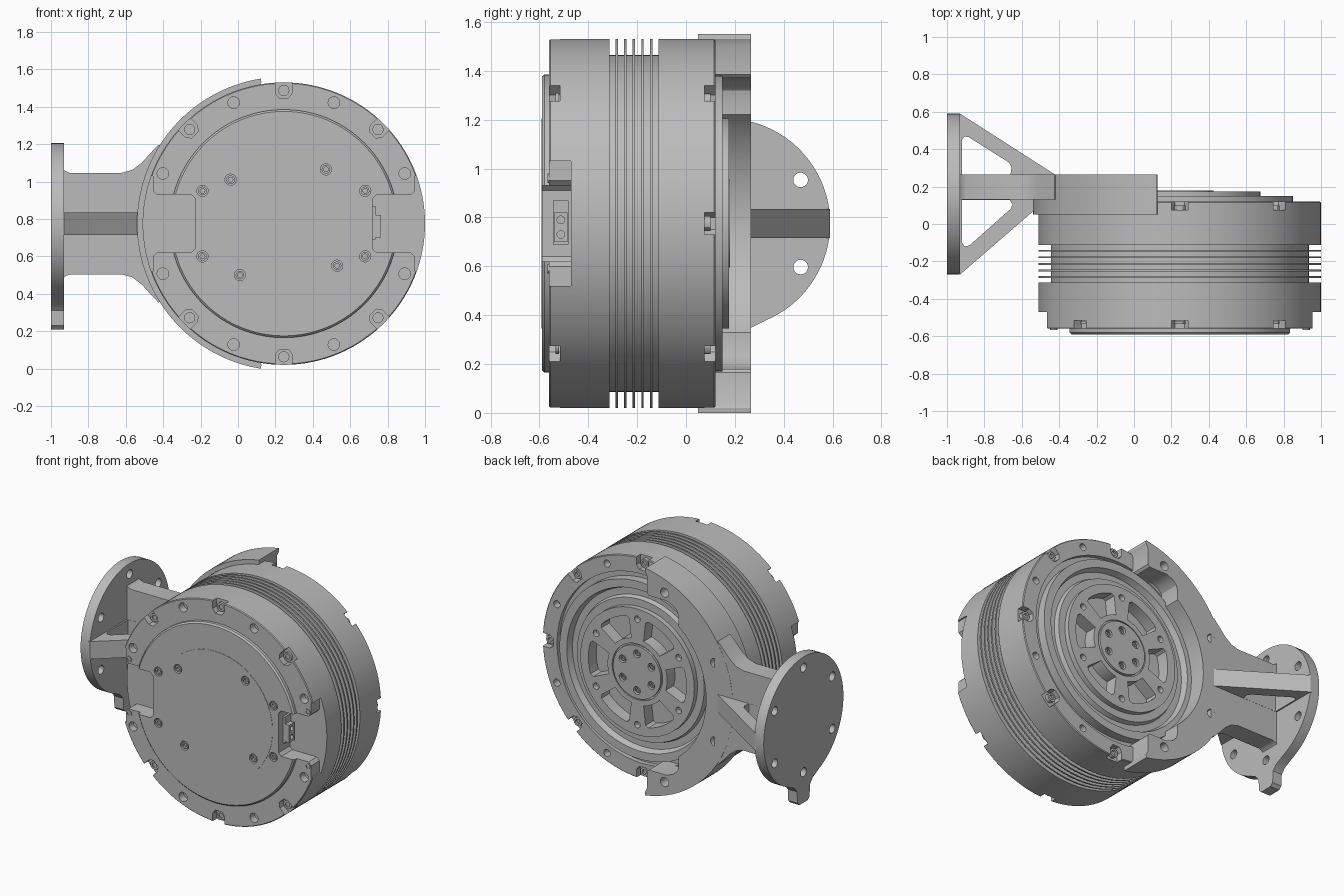
import bpy, bmesh, math
from math import sin, cos, radians, pi

if "Cube" in bpy.data.objects:
    bpy.data.objects.remove(bpy.data.objects["Cube"])

CX, CZ = 0.245, 0.775          # motor axis (runs along y)
grey = bpy.data.materials.new("machined_grey")
grey.diffuse_color = (0.5, 0.5, 0.5, 1)
grey.use_nodes = True
grey.node_tree.nodes["Principled BSDF"].inputs["Base Color"].default_value = grey.diffuse_color


def finish(name, bm):
    bmesh.ops.recalc_face_normals(bm, faces=bm.faces)
    me = bpy.data.meshes.new(name)
    bm.to_mesh(me)
    bm.free()
    me.materials.append(grey)
    ob = bpy.data.objects.new(name, me)
    bpy.context.scene.collection.objects.link(ob)
    return ob


def prism(name, pts, a, b, axis):
    """Extrude a 2D outline from a to b along an axis."""
    put = {'x': lambda u, v, t: (t, u, v),
           'y': lambda u, v, t: (u, t, v),
           'z': lambda u, v, t: (u, v, t)}[axis]
    bm = bmesh.new()
    lo = [bm.verts.new(put(u, v, a)) for u, v in pts]
    hi = [bm.verts.new(put(u, v, b)) for u, v in pts]
    bm.faces.new(lo)
    bm.faces.new(hi)
    n = len(pts)
    for i in range(n):
        j = (i + 1) % n
        bm.faces.new((lo[i], lo[j], hi[j], hi[i]))
    return finish(name, bm)


def lathe(name, prof, cx=CX, cz=CZ, n=128):
    """Spin an (r, y) profile, starting and ending at r = 0, about a y axis."""
    bm = bmesh.new()
    rings = []
    for r, y in prof:
        if r == 0:
            rings.append([bm.verts.new((cx, y, cz))])
        else:
            rings.append([bm.verts.new((cx + r * cos(2 * pi * i / n), y,
                                        cz + r * sin(2 * pi * i / n))) for i in range(n)])
    for p, q in zip(rings, rings[1:]):
        for i in range(n):
            j = (i + 1) % n
            if len(p) == 1:
                bm.faces.new((p[0], q[i], q[j]))
            elif len(q) == 1:
                bm.faces.new((p[i], p[j], q[0]))
            else:
                bm.faces.new((p[i], p[j], q[j], q[i]))
    return finish(name, bm)


def arc(r, a0, a1, n, cx=CX, cz=CZ):
    return [(cx + r * cos(radians(a0 + (a1 - a0) * i / n)),
             cz + r * sin(radians(a0 + (a1 - a0) * i / n))) for i in range(n + 1)]


def polar(r, deg):
    return CX + r * cos(radians(deg)), CZ + r * sin(radians(deg))


def drill(x, z, r, y0, y1, n=20):
    return prism("cutter", arc(r, 0, 360 * (n - 1) / n, n - 1, x, z), y0, y1, 'y')


def cut(target, cutters):
    """Subtract the cutters, keep the result and delete the cutters."""
    col = bpy.data.collections.new("cutters")
    bpy.context.scene.collection.children.link(col)
    for c in cutters:
        bpy.context.scene.collection.objects.unlink(c)
        col.objects.link(c)
    mod = target.modifiers.new("cut", 'BOOLEAN')
    mod.operand_type, mod.collection, mod.solver = 'COLLECTION', col, 'EXACT'
    dg = bpy.context.evaluated_depsgraph_get()
    dg.update()
    me = bpy.data.meshes.new_from_object(target.evaluated_get(dg))
    target.modifiers.clear()
    target.data = me
    for c in cutters:
        bpy.data.objects.remove(c)
    bpy.data.collections.remove(col)


def bolt(name, x, z, r, base, top):
    """Socket head screw whose head points from base to top along y."""
    d = (top - base) * 0.5
    lathe(name, [(0, base), (r, base), (r, top), (r * .55, top), (r * .55, top - d), (0, top - d)],
          x, z, 12)


# Motor housing with cooling fins and stepped rear rings
prof = [(0, -.59), (.60, -.59), (.61, -.58), (.61, -.56), (.75, -.56), (.755, -.555)]
for i in range(6):
    y = -.313 + .035 * i
    prof += [(.755, y), (.69, y), (.69, y + .025), (.755, y + .025)]
prof += [(.755, .115), (.75, .12), (.645, .12), (.645, .09), (.605, .09), (.605, .15), (.55, .15),
         (.535, .11), (.49, .11), (.48, .14), (.43, .14), (.43, .175), (.19, .175), (.19, .165),
         (.18, .165), (.18, .18), (0, .18)]
housing = lathe("motor_housing", prof)

cutters = []
# Side connector pockets, mirrored left and right
for s in (1, -1):
    outline = [(.70, .52), (.9, .52), (.9, 1.03), (.70, 1.03), (.70, .95), (.68, .93),
               (.495, .93), (.475, .91), (.475, .64), (.495, .62), (.68, .62), (.70, .60)]
    cutters.append(prism("cutter", [(CX + s * x, z) for x, z in outline], -.7, -.47, 'y'))


# Rim pockets for the clamping screws
def rim_pocket(deg, y0, y1):
    u, v = (cos(radians(deg)), sin(radians(deg))), (-sin(radians(deg)), cos(radians(deg)))
    shape = [(.8, -.045), (.8, .045), (.70, .045), (.672, .025), (.672, -.025), (.70, -.045)]
    cutters.append(prism("cutter", [(CX + a * u[0] + b * v[0], CZ + a * u[1] + b * v[1])
                                    for a, b in shape], y0, y1, 'y'))


for deg in (45, 90, 135, 225, 270, 315):
    rim_pocket(deg, -.7, -.515)
    bolt("front_rim_screw", *polar(.712, deg), .03, -.52, -.535)
for deg in (0, 45, 90, 270, 315):
    rim_pocket(deg, .075, .2)
    bolt("rear_rim_screw", *polar(.712, deg), .03, .07, .1)

# Mounting holes in both end rings
for k in range(8):
    x, z = polar(.70, 22.5 + 45 * k)
    cutters.append(drill(x, z, .031, -.6, -.51))
    if not 90 < 22.5 + 45 * k < 270:
        cutters.append(drill(x, z, .024, .07, .2))

# Front cover screws, sunk flush
for x, z in [(-.19, .95), (-.04, 1.01), (.47, 1.065), (.68, .95),
             (-.19, .60), (.01, .50), (.53, .55), (.68, .60)]:
    cutters.append(drill(x, z, .03, -.7, -.565))
    bolt("cover_screw", x, z, .023, -.56, -.588)

# Spoked rear wheel: six windows with screws between them
for k in range(6):
    a = 60 * k
    cutters.append(prism("cutter", arc(.37, a - 17, a + 17, 8) + arc(.355, a + 20, a + 20, 1)[:1]
                         + arc(.225, a + 18, a - 18, 6) + arc(.355, a - 20, a - 20, 1)[:1],
                         .09, .3, 'y'))
    x, z = polar(.36, a + 30)
    cutters.append(drill(x, z, .022, .14, .3))
    x, z = polar(.125, a + 30)
    cutters.append(drill(x, z, .026, .15, .3))
    bolt("hub_screw", x, z, .018, .145, .172)
cut(housing, cutters)

# Thin round plate on the front cover
plate = lathe("cover_plate", [(0, -.58), (.43, -.58), (.43, -.592), (0, -.592)])
cut(plate, [drill(x, z, .03, -.7, -.5) for x, z in
            [(-.19, .95), (-.04, 1.01), (.47, 1.065), (.68, .95),
             (-.19, .60), (.01, .50), (.53, .55), (.68, .60)]])

# Small screws beside the pockets
for s in (1, -1):
    for dz in (-.185, .185):
        bolt("pocket_screw", CX + s * .675, CZ + dz, .02, -.55, -.566)


# Connector on the right pocket wall
def box(name, x0, x1, y0, y1, z0, z1):
    return prism(name, [(x0, y0), (x1, y0), (x1, y1), (x0, y1)], z0, z1, 'z')


box("connector_base", .71, .735, -.545, -.48, .69, .87)
block = box("connector_block", .72, .765, -.54, -.485, .70, .82)
for z in (.73, .79):
    cut(block, [prism("cutter", arc(.016, 0, 330, 11, -.512, z), .745, .8, 'x')])

# Crescent mount wrapping the rear of the motor
tip = [(.11, 1.385), (.095, 1.37), (-.04, 1.37), (-.09, 1.35), (-.12, 1.32), (-.13, 1.28)]
crescent = prism("crescent_mount",
                 arc(.785, 99, 261, 60) + [(.125, .02), (.11, .05)]
                 + [(x, 2 * CZ - z) for x, z in tip]
                 + arc(.582, 229.9, 130.1, 40) + tip[::-1] + [(.11, 1.50), (.125, 1.53)],
                 .05, .265, 'y')
cut(crescent, [drill(*polar(.70, a), .031, .17, .4) for a in (112.5, 157.5, 202.5, 247.5)])

# Flat arm flaring into the crescent
edge = [(-.94, 1.075), (-.925, 1.057), (-.90, 1.047), (-.62, 1.047), (-.565, 1.062),
        (-.515, 1.10), (-.47, 1.15), (-.425, 1.197), (-.40, 1.18)]
prism("mount_arm", edge + [(x, 2 * CZ - z) for x, z in edge[::-1]], .13, .264, 'y')

# Gussets with triangular windows
upper = prism("rear_gusset", [(-.94, .2), (-.94, .59), (-.93, .59), (-.42, .263), (-.42, .2)],
              .715, .835, 'z')
cut(upper, [prism("cutter", [(-.92, .265), (-.92, .45), (-.905, .468), (-.885, .465), (-.67, .33),
                             (-.655, .305), (-.66, .265)], .6, .9, 'z')])
lower = prism("front_gusset", [(-.94, .2), (-.94, -.27), (-.93, -.27), (-.56, .05), (-.5, .1),
                               (-.5, .2)], .715, .835, 'z')
cut(lower, [prism("cutter", [(-.92, .129), (-.92, -.10), (-.905, -.12), (-.88, -.115), (-.66, .08),
                             (-.65, .105), (-.665, .129)], .6, .9, 'z')])

# Round end flange with a locating tab and six bolt holes
FY = .16
flange = prism("end_flange", arc(.43, -68, 248, 72, FY, CZ)
               + [(FY - .10, .345), (FY - .07, .31), (FY - .065, .23), (FY - .045, .21),
                  (FY + .045, .21), (FY + .065, .23), (FY + .07, .31), (FY + .10, .345)],
               -1.0, -.93, 'x')
cut(flange, [prism("cutter", arc(.03, 0, 342, 19, FY + .357 * cos(radians(a)),
                                 CZ + .357 * sin(radians(a))), -1.1, -.8, 'x')
             for a in range(30, 390, 60)])

# Smooth curved walls, keep edges crisp
for ob in bpy.context.scene.objects:
    ob.select_set(True)
bpy.context.view_layer.objects.active = housing
bpy.ops.object.shade_smooth_by_angle(angle=radians(30))
